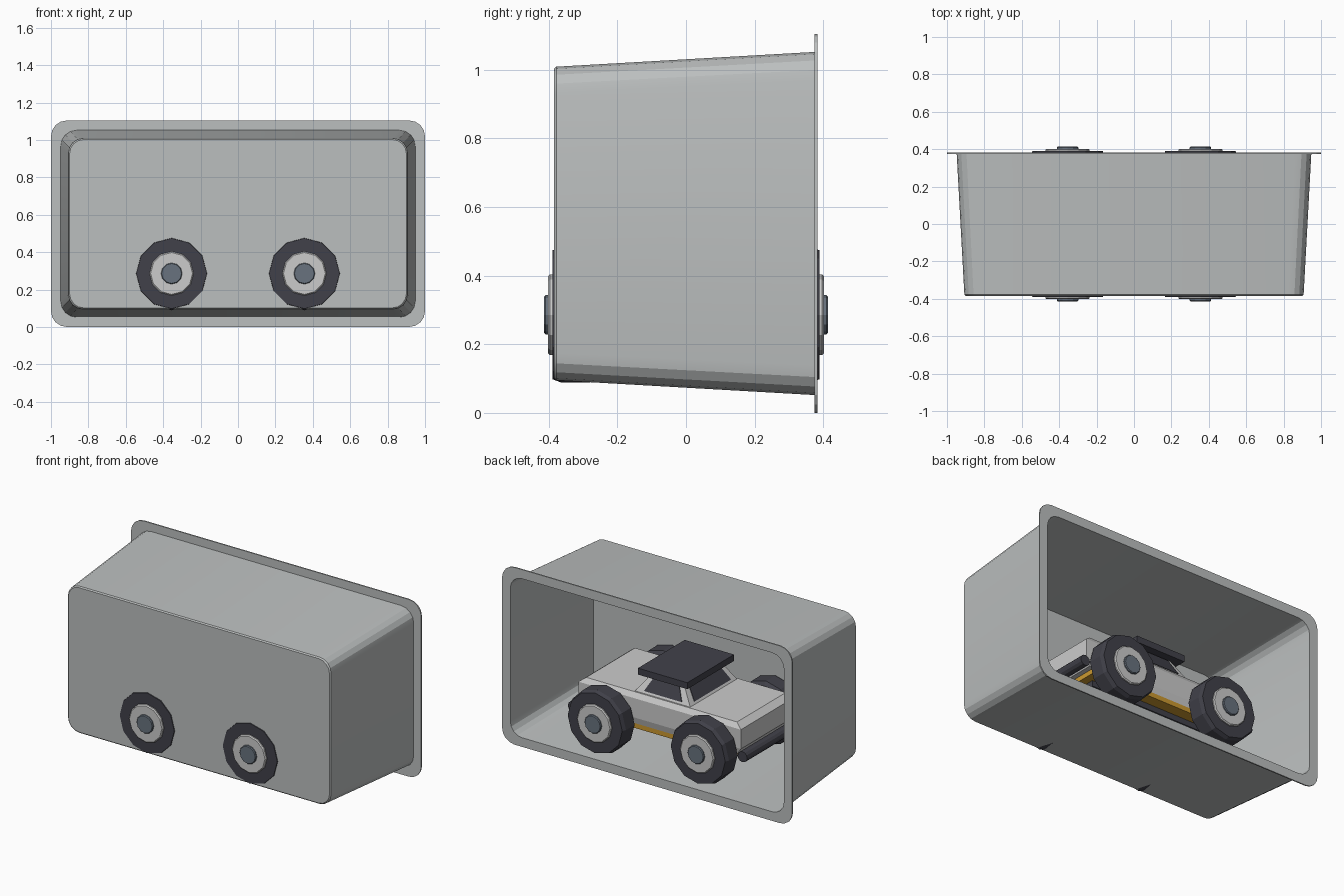
import bpy, bmesh, math

if "Cube" in bpy.data.objects:
    bpy.data.objects.remove(bpy.data.objects["Cube"])


def material(name, rgb):
    m = bpy.data.materials.new(name)
    m.diffuse_color = (*rgb, 1)
    m.use_nodes = True
    m.node_tree.nodes["Principled BSDF"].inputs["Base Color"].default_value = m.diffuse_color
    return m


SHELL = material("shell grey", (0.50, 0.52, 0.52))
BODY = material("body light grey", (0.60, 0.60, 0.60))
DARK = material("dark rubber", (0.053, 0.053, 0.068))
CAP = material("cap blue grey", (0.14, 0.17, 0.21))
ORANGE = material("chassis orange", (0.60, 0.32, 0.03))


def loft(name, rings, mat, smooth=False):
    """Skin equal-length rings of points and close both ends."""
    bm = bmesh.new()
    vr = [[bm.verts.new(p) for p in r] for r in rings]
    n = len(vr[0])
    for a, b in zip(vr, vr[1:]):
        for i in range(n):
            j = (i + 1) % n
            bm.faces.new((a[i], a[j], b[j], b[i]))
    bm.faces.new(vr[0])
    bm.faces.new(vr[-1])
    bmesh.ops.recalc_face_normals(bm, faces=bm.faces)
    me = bpy.data.meshes.new(name)
    bm.to_mesh(me)
    bm.free()
    me.materials.append(mat)
    ob = bpy.data.objects.new(name, me)
    bpy.context.collection.objects.link(ob)
    if smooth:
        bpy.ops.object.select_all(action='DESELECT')
        ob.select_set(True)
        bpy.context.view_layer.objects.active = ob
        bpy.ops.object.shade_smooth_by_angle(angle=math.radians(20))
    return ob


def round_rect(hx, hz, r, y, seg=4):
    """Rounded rectangle in the xz plane, centred at half height."""
    pts = []
    for q, (sx, sz) in enumerate(((1, 1), (-1, 1), (-1, -1), (1, -1))):
        for i in range(seg + 1):
            a = math.pi / 2 * (q + i / seg)
            pts.append((sx * (hx - r) + r * math.cos(a), y,
                        0.552 + sz * (hz - r) + r * math.sin(a)))
    return pts


def rect(hx, hy, z):
    return [(hx, hy, z), (-hx, hy, z), (-hx, -hy, z), (hx, -hy, z)]


def box(name, hx, hy, z0, z1, mat):
    return loft(name, [rect(hx, hy, z0), rect(hx, hy, z1)], mat)


def lathe(name, profile, x, z, side, mat, n=12):
    """Revolve (radius, y) pairs about an axis along y."""
    rings = [[(x + r * math.cos(2 * math.pi * i / n), side * y,
               z + r * math.sin(2 * math.pi * i / n)) for i in range(n)]
             for r, y in profile]
    return loft(name, rings, mat)


# Tapered tray with rim, open at the back
loft("tray", [
    round_rect(0.900, 0.450, 0.075, -0.385),
    round_rect(0.907, 0.457, 0.080, -0.378),
    round_rect(0.948, 0.500, 0.085, 0.375),
    round_rect(1.000, 0.552, 0.085, 0.375),
    round_rect(1.000, 0.552, 0.085, 0.383),
    round_rect(0.943, 0.495, 0.080, 0.383),
    round_rect(0.902, 0.452, 0.075, -0.377)], SHELL, smooth=True)

# Car body with chamfered shoulders
loft("car_body", [rect(0.53, 0.25, 0.28), rect(0.56, 0.26, 0.32),
                  rect(0.56, 0.26, 0.44), rect(0.52, 0.24, 0.47)], BODY)
box("under_plate", 0.50, 0.25, 0.25, 0.28, ORANGE)
box("chassis_beam", 0.45, 0.18, 0.215, 0.25, DARK)

# Cabin with dark window plates on the sloping walls, and flat roof
loft("cabin", [rect(0.19, 0.23, 0.47), rect(0.11, 0.18, 0.58)], BODY)
for s in (1, -1):
    for name, quad, push in (
        ("side_window", [(-0.13, 0.225, 0.485), (0.13, 0.225, 0.485),
                         (0.085, 0.187, 0.57), (-0.085, 0.187, 0.57)], (0, 0.004)),
        ("end_window", [(0.181, -0.18, 0.485), (0.181, 0.18, 0.485),
                        (0.119, 0.15, 0.57), (0.119, -0.15, 0.57)], (0.004, 0))):
        inner = [(s * px, s * py, pz) for px, py, pz in quad]
        outer = [(s * (px + push[0]), s * (py + push[1]), pz) for px, py, pz in quad]
        loft(name, [inner, outer], DARK)
box("roof", 0.17, 0.23, 0.577, 0.617, DARK)

# Wheels, axles and bumpers
for x in (-0.355, 0.355):
    lathe("axle", [(0.03, -0.27), (0.03, 0.27)], x, 0.286, 1, DARK)
    for s in (1, -1):
        lathe("tire", [(0.165, 0.255), (0.197, 0.28), (0.197, 0.365),
                       (0.188, 0.389)], x, 0.286, s, DARK)
        lathe("hub", [(0.118, 0.38), (0.118, 0.396), (0.112, 0.402)],
              x, 0.286, s, BODY)
        lathe("hub_cap", [(0.057, 0.395), (0.057, 0.409), (0.053, 0.414)],
              x, 0.286, s, CAP)
for x in (-0.585, 0.585):
    lathe("bumper", [(0.033, -0.28), (0.033, 0.28)], x, 0.285, 1, DARK)
